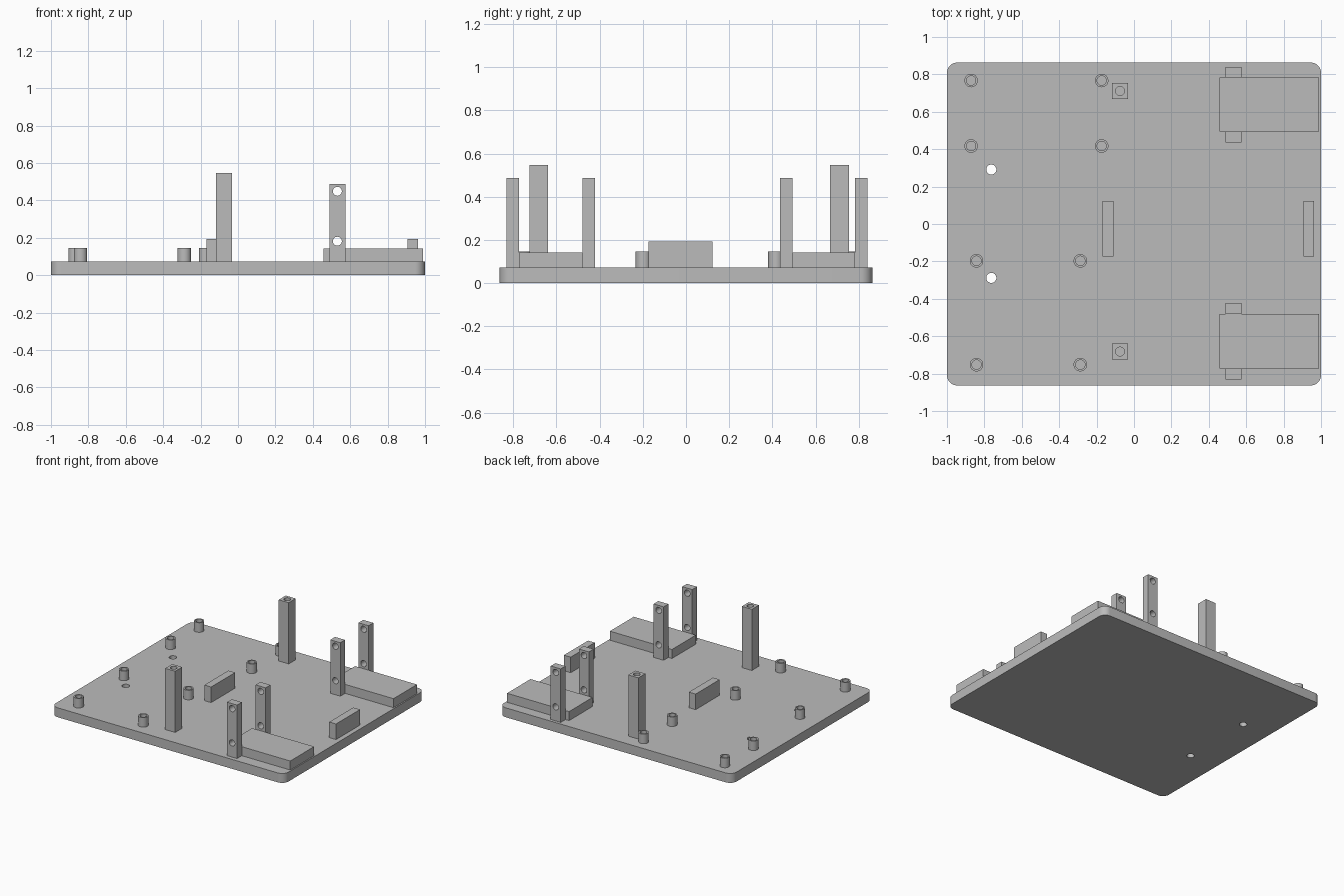
import bpy
import bmesh
from math import radians
from mathutils import Matrix, Vector

if "Cube" in bpy.data.objects:
    bpy.data.objects.remove(bpy.data.objects["Cube"], do_unlink=True)

grey = bpy.data.materials.new("light grey plastic")
grey.use_nodes = True
COLOUR = (0.5, 0.5, 0.5, 1)
grey.diffuse_color = COLOUR
grey.node_tree.nodes["Principled BSDF"].inputs["Base Color"].default_value = COLOUR

PLATE_TOP = 0.073
SINK = 0.01  # parts reach slightly into the plate


def make_object(name, bm):
    mesh = bpy.data.meshes.new(name)
    bm.to_mesh(mesh)
    bm.free()
    obj = bpy.data.objects.new(name, mesh)
    bpy.context.collection.objects.link(obj)
    mesh.materials.append(grey)
    return obj


def box(name, x, y, z, corner=0):
    """Box from (min, max) ranges, optionally with rounded upright corners."""
    bm = bmesh.new()
    bmesh.ops.create_cube(bm, size=1)
    for v in bm.verts:
        v.co = Vector([r[0] if c < 0 else r[1] for c, r in zip(v.co, (x, y, z))])
    if corner:
        upright = [e for e in bm.edges if abs(e.verts[0].co.z - e.verts[1].co.z) > 0.01]
        bmesh.ops.bevel(bm, geom=upright, offset=corner, segments=8, profile=0.5, affect='EDGES')
    return make_object(name, bm)


def cylinder(name, centre, radius, depth, along_y=False):
    bm = bmesh.new()
    turn = Matrix.Rotation(radians(90), 4, 'X') if along_y else Matrix()
    bmesh.ops.create_cone(bm, cap_ends=True, segments=32, radius1=radius, radius2=radius,
                          depth=depth, matrix=Matrix.Translation(centre) @ turn)
    return make_object(name, bm)


def drill(obj, centres, radius, depth, along_y=False):
    """Cut round holes and bake the result into the part."""
    cutters = []
    for c in centres:
        cutter = cylinder("drill", c, radius, depth, along_y)
        cutter.hide_render = True
        mod = obj.modifiers.new("hole", 'BOOLEAN')
        mod.operation = 'DIFFERENCE'
        mod.solver = 'EXACT'
        mod.object = cutter
        cutters.append(cutter)
    bpy.context.view_layer.update()
    graph = bpy.context.evaluated_depsgraph_get()
    baked = bpy.data.meshes.new_from_object(obj.evaluated_get(graph))
    obj.modifiers.clear()
    obj.data = baked
    for cutter in cutters:
        bpy.data.objects.remove(cutter, do_unlink=True)


def smooth(obj):
    bpy.ops.object.select_all(action='DESELECT')
    obj.select_set(True)
    bpy.context.view_layer.objects.active = obj
    bpy.ops.object.shade_smooth_by_angle(angle=radians(30))


parts = []

# Base plate with two through holes
plate = box("base_plate", (-1, 1), (-0.863, 0.863), (0, PLATE_TOP), corner=0.055)
drill(plate, [(-0.763, y, 0.03) for y in (0.291, -0.288)], 0.027, 0.3)
parts.append(plate)

# Hollow standoffs for two circuit boards
boards = {"rear": ((-0.871, -0.173), (0.767, 0.417)),
          "front": ((-0.842, -0.287), (-0.197, -0.752))}
for board, (xs, ys) in boards.items():
    for x in xs:
        for y in ys:
            base, top = PLATE_TOP - SINK, 0.147
            post = cylinder(board + "_standoff", (x, y, (base + top) / 2), 0.036, top - base)
            drill(post, [(x, y, PLATE_TOP + 0.1)], 0.025, 0.198)
            parts.append(post)

# Tall square posts with a screw hole in the top
for name, y in (("rear_post", 0.711), ("front_post", -0.682)):
    post = box(name, (-0.118, -0.032), (y - 0.043, y + 0.043), (PLATE_TOP - SINK, 0.548))
    drill(post, [(-0.075, y, 0.548)], 0.024, 0.3)
    parts.append(post)

# Low retaining walls
for name, x in (("inner_wall", -0.139), ("outer_wall", 0.934)):
    parts.append(box(name, (x - 0.029, x + 0.029), (-0.173, 0.122), (PLATE_TOP - SINK, 0.194)))

# Motor beds, each between two drilled uprights
for side, low, high in (("rear", 0.494, 0.782), ("front", -0.48, -0.773)):
    low, high = min(low, high), max(low, high)
    parts.append(box(side + "_motor_bed", (0.457, 0.99), (low, high), (PLATE_TOP - SINK, 0.143)))
    for y0, y1 in ((low - 0.058, low), (high, high + 0.058)):
        upright = box(side + "_upright", (0.488, 0.574), (y0, y1), (PLATE_TOP - SINK, 0.488))
        drill(upright, [(0.531, (y0 + y1) / 2, z) for z in (0.182, 0.449)], 0.024, 0.2, along_y=True)
        parts.append(upright)

for part in parts:
    smooth(part)
